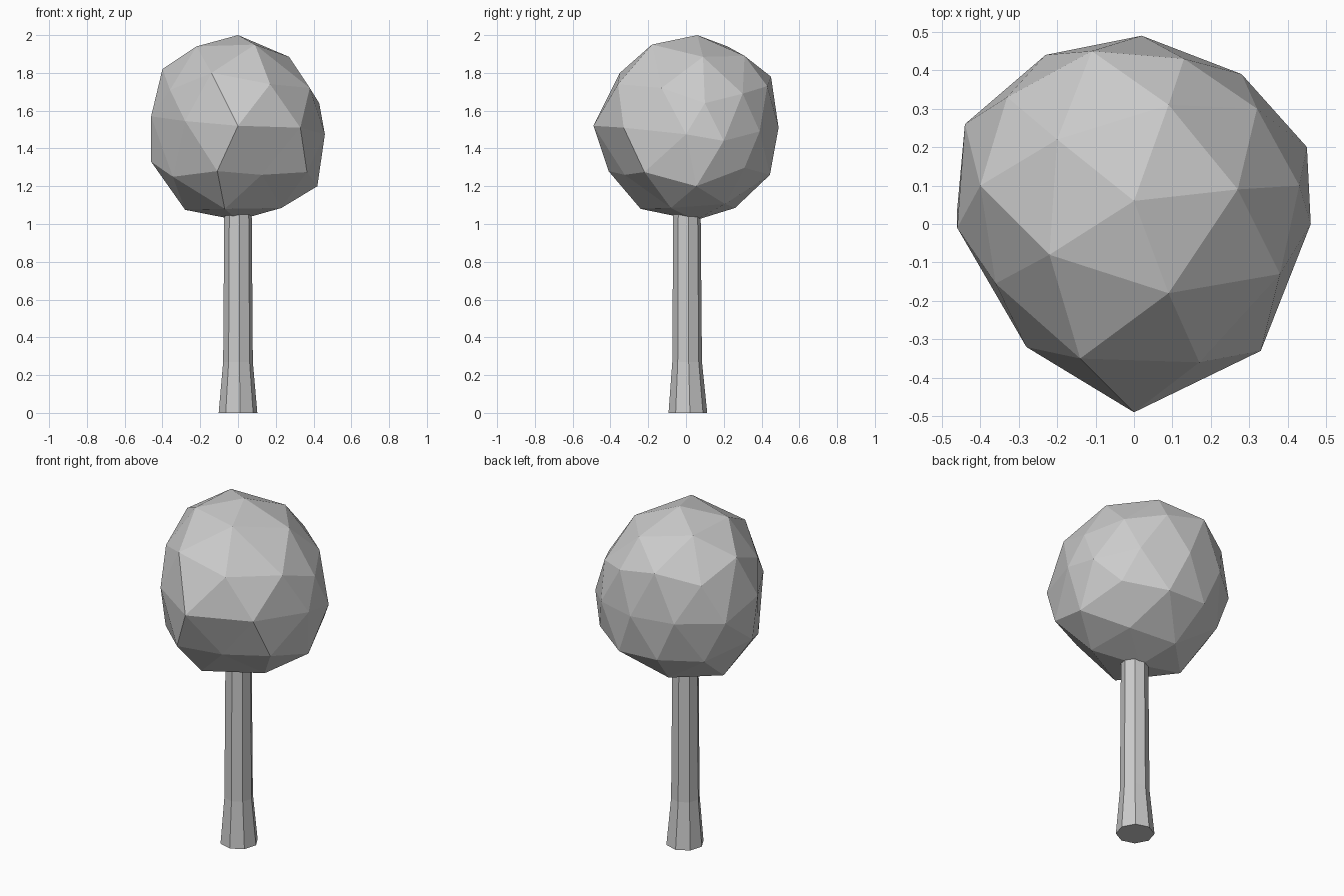
import bpy, bmesh, math
from mathutils import Vector


def finish(bm, name):
    bmesh.ops.recalc_face_normals(bm, faces=bm.faces)
    mesh = bpy.data.meshes.new(name)
    bm.to_mesh(mesh)
    bm.free()
    obj = bpy.data.objects.new(name, mesh)
    bpy.context.collection.objects.link(obj)
    return obj


# Trunk: eight-sided, flared at the foot
bm = bmesh.new()
rings = []
for radius, z, cy in ((0.103, 0, 0.01), (0.079, 0.27, 0.006), (0.073, 1.06, 0.005)):
    ring = []
    for i in range(8):
        a = math.radians(6 + 45 * i)
        ring.append(bm.verts.new((radius * math.cos(a), cy + radius * math.sin(a), z)))
    rings.append(ring)
for low, high in zip(rings, rings[1:]):
    for i in range(8):
        j = (i + 1) % 8
        bm.faces.new((low[i], low[j], high[j], high[i]))
bm.faces.new(rings[0][::-1])
bm.faces.new(rings[-1])
finish(bm, "trunk")

# Crown: low-poly icosphere, irregular by pulling the nearest corners
centre = Vector((0, 0.06, 1.51))
bm = bmesh.new()
bmesh.ops.create_icosphere(bm, subdivisions=2, radius=0.475)
bmesh.ops.translate(bm, verts=bm.verts, vec=centre)
pulls = [
    # tip and the corners around it
    (0, 0.06, 2.0), (0.09, -0.18, 1.95), (0.27, 0.09, 1.885), (0.09, 0.31, 1.89),
    (-0.20, 0.22, 1.94), (-0.22, -0.08, 1.94),
    # shoulder
    (0.17, -0.36, 1.74), (0.38, -0.13, 1.72), (0.43, 0.10, 1.64), (0.32, 0.30, 1.69),
    (0.13, 0.43, 1.73), (-0.11, 0.45, 1.78), (-0.33, 0.33, 1.72), (-0.40, 0.10, 1.82),
    (-0.36, -0.155, 1.71), (-0.14, -0.35, 1.80),
    # waist
    (0, -0.49, 1.52), (0.33, -0.33, 1.51), (0.46, 0, 1.475), (0.45, 0.20, 1.44),
    (0.28, 0.39, 1.49), (0.02, 0.49, 1.51), (-0.23, 0.44, 1.51), (-0.44, 0.26, 1.50),
    (-0.46, -0.01, 1.57), (-0.28, -0.32, 1.545),
    # underside
    (-0.11, -0.41, 1.28), (0.365, -0.22, 1.275), (0.42, 0.055, 1.20), (-0.46, 0.04, 1.33),
    (-0.345, -0.18, 1.25), (-0.28, 0.05, 1.075), (-0.07, -0.24, 1.08), (0.23, -0.08, 1.085),
    (-0.12, 0.44, 1.27), (-0.07, 0.26, 1.085), (0, 0.05, 1.02),
]
free = list(bm.verts)
for p in map(Vector, pulls):
    aim = (p - centre).normalized()
    v = max(free, key=lambda c: (c.co - centre).normalized().dot(aim))
    v.co = p
    free.remove(v)
finish(bm, "crown")
